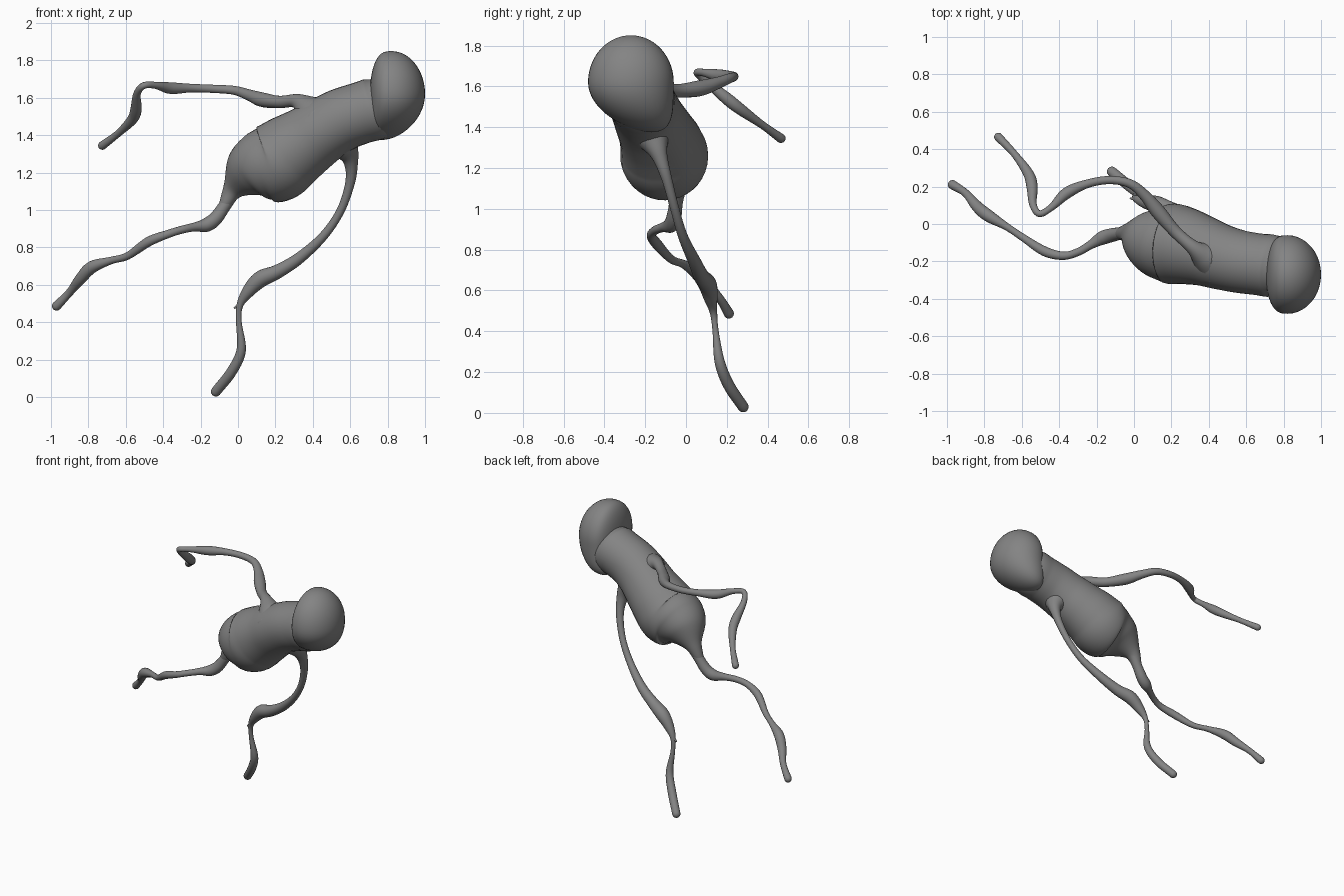
import bpy, bmesh, math
from mathutils import Vector

skin = bpy.data.materials.new("dark grey skin")
skin.diffuse_color = (0.23, 0.23, 0.23, 1)


def finish(bm, name):
    bmesh.ops.recalc_face_normals(bm, faces=bm.faces[:])
    for f in bm.faces:
        f.smooth = True
    me = bpy.data.meshes.new(name)
    bm.to_mesh(me)
    bm.free()
    me.materials.append(skin)
    ob = bpy.data.objects.new(name, me)
    bpy.context.collection.objects.link(ob)
    return ob


def spline(pts, steps):
    """Smooth curve through (x, y, z, radius) points."""
    p = [Vector(q) for q in pts]
    p = [2 * p[0] - p[1]] + p + [2 * p[-1] - p[-2]]
    out = []
    for i in range(1, len(p) - 2):
        a, b, c, d = p[i - 1:i + 3]
        for s in range(steps):
            t = s / steps
            out.append(0.5 * (2 * b + (c - a) * t + (2 * a - 5 * b + 4 * c - d) * t * t
                              + (3 * b - a - 3 * c + d) * t ** 3))
    return out + [p[-2]]


def tube(name, pts, sides=20, steps=7):
    """Round tube with changing thickness and domed ends."""
    path = spline(pts, steps)
    pos = [q.to_3d() for q in path]
    rad = [max(q[3], 0.004) for q in path]
    tan = [(pos[min(i + 1, len(pos) - 1)] - pos[max(i - 1, 0)]).normalized()
           for i in range(len(pos))]
    rings = list(zip(pos, tan, rad))
    for end, sign in ((0, -1), (-1, 1)):
        p, t, r = rings[end]
        dome = [(p + sign * t * r * math.sin(math.radians(a)), t, r * math.cos(math.radians(a)))
                for a in (25, 50, 70, 86)]
        rings = dome[::-1] + rings if sign < 0 else rings + dome
    bm = bmesh.new()
    u = rings[0][1].orthogonal().normalized()
    loops, last = [], rings[0][1]
    for p, t, r in rings:
        u = last.rotation_difference(t) @ u
        u = (u - t * u.dot(t)).normalized()
        v, last = t.cross(u), t
        loops.append([bm.verts.new(p + r * (u * math.cos(k * math.tau / sides)
                                            + v * math.sin(k * math.tau / sides)))
                      for k in range(sides)])
    for a, b in zip(loops, loops[1:]):
        for k in range(sides):
            j = (k + 1) % sides
            bm.faces.new((a[k], a[j], b[j], b[k]))
    bm.faces.new(loops[0])
    bm.faces.new(loops[-1])
    return finish(bm, name)


# Torso: round abdomen narrowing into a thick neck
tube("torso", [
    (-0.07, -0.05, 1.03, 0.032), (-0.025, -0.05, 1.11, 0.06), (0.05, -0.075, 1.19, 0.145),
    (0.12, -0.095, 1.23, 0.19), (0.20, -0.105, 1.255, 0.215), (0.28, -0.12, 1.31, 0.205),
    (0.37, -0.145, 1.37, 0.187), (0.46, -0.175, 1.43, 0.175), (0.56, -0.20, 1.485, 0.168),
    (0.66, -0.215, 1.52, 0.165), (0.74, -0.225, 1.545, 0.166), (0.81, -0.24, 1.58, 0.14)], 36)

# Rear leg trailing from the abdomen's end
tube("rear_leg", [
    (0.02, -0.06, 1.15, 0.075), (-0.03, -0.045, 1.09, 0.042), (-0.07, -0.05, 1.025, 0.034),
    (-0.12, -0.06, 0.955, 0.037), (-0.17, -0.075, 0.92, 0.037), (-0.23, -0.11, 0.91, 0.024),
    (-0.30, -0.15, 0.895, 0.021), (-0.38, -0.17, 0.87, 0.022), (-0.48, -0.145, 0.83, 0.026),
    (-0.59, -0.075, 0.755, 0.02), (-0.68, -0.015, 0.73, 0.02), (-0.78, 0.045, 0.695, 0.033),
    (-0.84, 0.095, 0.635, 0.03), (-0.90, 0.165, 0.56, 0.021), (-0.97, 0.21, 0.487, 0.025)])

# Front leg with a swollen knee
tube("front_leg", [
    (0.53, -0.18, 1.40, 0.12), (0.575, -0.155, 1.33, 0.075), (0.603, -0.13, 1.26, 0.04),
    (0.60, -0.095, 1.15, 0.026), (0.55, -0.055, 1.00, 0.022), (0.46, -0.015, 0.865, 0.024),
    (0.33, 0.04, 0.745, 0.031), (0.21, 0.075, 0.67, 0.038), (0.12, 0.105, 0.63, 0.045),
    (0.055, 0.12, 0.565, 0.034), (0.01, 0.135, 0.49, 0.018), (0.005, 0.145, 0.40, 0.015),
    (0.017, 0.165, 0.25, 0.025), (-0.035, 0.21, 0.135, 0.028), (-0.118, 0.28, 0.03, 0.027)])

# Small spur below the knee
tube("knee_spur", [(0.02, 0.13, 0.515, 0.016), (0.0, 0.135, 0.49, 0.01),
                   (-0.018, 0.137, 0.477, 0.005)], 12, 4)

# Arm reaching out from the upper back
tube("arm", [
    (0.42, -0.19, 1.49, 0.13), (0.37, -0.165, 1.545, 0.075), (0.31, -0.12, 1.583, 0.038),
    (0.22, -0.04, 1.578, 0.033), (0.13, 0.065, 1.59, 0.039), (0.06, 0.15, 1.615, 0.03),
    (-0.02, 0.215, 1.64, 0.024), (-0.13, 0.235, 1.648, 0.022), (-0.25, 0.215, 1.652, 0.023),
    (-0.36, 0.165, 1.652, 0.031), (-0.44, 0.09, 1.667, 0.019), (-0.505, 0.055, 1.665, 0.018),
    (-0.54, 0.105, 1.62, 0.02), (-0.545, 0.20, 1.54, 0.03), (-0.565, 0.27, 1.485, 0.028),
    (-0.64, 0.375, 1.41, 0.019), (-0.725, 0.465, 1.345, 0.023)])

# Head: egg-shaped cap, blunt at the back and tapering down into the neck
bm = bmesh.new()
bmesh.ops.create_uvsphere(bm, u_segments=40, v_segments=28, radius=1)
for v in bm.verts:
    x, y, z = v.co
    t = z * z if z < 0 else 0
    v.co = (0.82 + (0.18 * x if x > 0 else -0.115 * abs(x) ** 0.7) - 0.05 * t,
            -0.27 + 0.21 * y + 0.1 * t,
            1.62 + z * (0.23 if z > 0 else 0.245))
finish(bm, "head")
